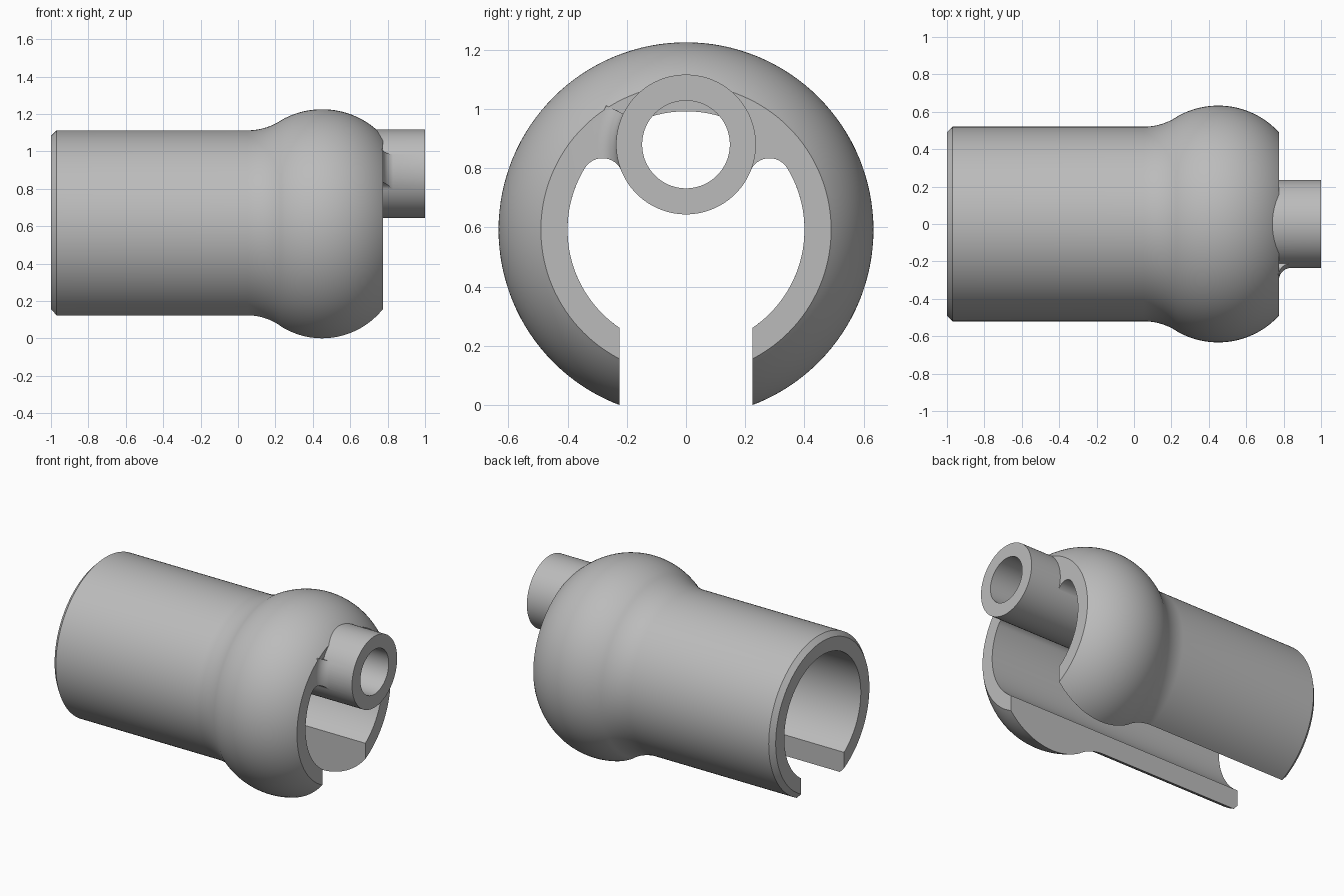
import bpy
import bmesh
from math import sin, cos, acos, atan2, hypot, pi, radians

cube = bpy.data.objects.get("Cube")
if cube:
    bpy.data.objects.remove(cube)

AXIS_Z = 0.592       # height of the main axis
TUBE_Z = 0.88        # height of the small tube axis
BORE, TUBE, HOLE = 0.40, 0.235, 0.148
SLOT = 0.225         # half width of the bottom slot
WEB_X = 0.15         # where the tube starts inside the bore
FACE_X = 0.775       # open end of the bulge

metal = bpy.data.materials.new("plain grey")
metal.use_nodes = True
grey = (0.5, 0.5, 0.5, 1)
metal.diffuse_color = grey
metal.node_tree.nodes["Principled BSDF"].inputs["Base Color"].default_value = grey


def loft(name, rings):
    """Solid skinned through closed rings of points, capped at both ends."""
    bm = bmesh.new()
    loops = [[bm.verts.new(p) for p in ring] for ring in rings]
    n = len(loops[0])
    for a, b in zip(loops, loops[1:]):
        for i in range(n):
            j = (i + 1) % n
            bm.faces.new((a[i], a[j], b[j], b[i]))
    bm.faces.new(loops[0])
    bm.faces.new(loops[-1])
    bmesh.ops.recalc_face_normals(bm, faces=bm.faces)
    mesh = bpy.data.meshes.new(name)
    bm.to_mesh(mesh)
    bm.free()
    mesh.materials.append(metal)
    obj = bpy.data.objects.new(name, mesh)
    bpy.context.collection.objects.link(obj)
    return obj


def arc(cx, cy, r, start, end, steps):
    angles = [start + (end - start) * i / steps for i in range(steps + 1)]
    return [(cx + r * cos(a), cy + r * sin(a)) for a in angles]


def lathe(name, profile, z, steps=128):
    """Turn (x, radius) points about a lengthwise axis at height z."""
    circle = arc(0, 0, 1, 0, 2 * pi, steps)[:-1]
    return loft(name, [[(x, r * c, z + r * s) for c, s in circle] for x, r in profile])


def prism(name, outline, x0, x1):
    return loft(name, [[(x, y, AXIS_Z + z) for y, z in outline] for x in (x0, x1)])


def combine(target, other, operation):
    mod = target.modifiers.new(operation, "BOOLEAN")
    mod.operation, mod.solver, mod.object = operation, "EXACT", other
    bpy.ops.object.select_all(action="DESELECT")
    bpy.context.view_layer.objects.active = target
    target.select_set(True)
    bpy.ops.object.modifier_apply(modifier=mod.name)
    bpy.data.objects.remove(other)


# Outer shell: chamfered sleeve, concave blend, rounded bulge
bulge_x, bulge_r, bulge_c = 0.45, 0.441, 0.192
blend_x, blend_r, sleeve_r = 0.05, 0.33, 0.52
blend_c = sleeve_r + blend_r
tangent = atan2(blend_c - bulge_c, blend_x - bulge_x)
end_angle = acos((FACE_X - bulge_x) / bulge_r)
profile = [(-1, 0.49), (-0.97, sleeve_r)]
profile += arc(blend_x, blend_c, blend_r, -pi / 2, tangent - pi, 12)
profile += arc(bulge_x, bulge_c, bulge_r, tangent, end_angle, 36)[1:]
body = lathe("slotted_socket", profile, AXIS_Z)

# Small one-sided fillet between the bulge face and the tube
fr = 0.065
section = [(FACE_X - 0.01, 0.2), (FACE_X - 0.01, TUBE + fr)]
section += arc(FACE_X + fr, TUBE + fr, fr, pi, 1.5 * pi, 10)
section += [(FACE_X + fr, 0.2)]
rings = []
for step in range(15):
    a = radians(154 + 4 * step)
    rings.append([(x, r * cos(a), TUBE_Z + r * sin(a)) for x, r in section])
combine(body, loft("tube_fillet", rings), "UNION")

# Bore and slot behind the tube
corner = -acos(SLOT / BORE)
bore = [(SLOT, -0.9)] + arc(0, 0, BORE, corner, pi - corner, 120) + [(-SLOT, -0.9)]
combine(body, prism("rear_bore", bore, -1.1, WEB_X), "DIFFERENCE")

# Bore and slot around the tube, with a round arch on each side
round_r = 0.07
lift = TUBE_Z - AXIS_Z
d_tube, d_bore = TUBE + round_r, BORE - round_r
fz = (lift ** 2 + d_bore ** 2 - d_tube ** 2) / (2 * lift)
fy = (d_bore ** 2 - fz ** 2) ** 0.5
bore_end = atan2(fz, fy)
tube_start = atan2(fz - lift, fy)
half = [(SLOT, -0.9)] + arc(0, 0, BORE, corner, bore_end, 40)
half += arc(fy, fz, round_r, bore_end, tube_start + pi, 16)[1:]
half += arc(0, lift, TUBE, tube_start, -pi / 2, 30)[1:]
outline = half + [(-y, z) for y, z in reversed(half[:-1])]
combine(body, prism("front_bore", outline, WEB_X - 0.01, 1.1), "DIFFERENCE")

# Small tube and its hole
combine(body, lathe("tube", [(WEB_X - 0.002, TUBE + 0.001), (1, TUBE + 0.001)], TUBE_Z), "UNION")
combine(body, lathe("tube_hole", [(WEB_X - 0.03, HOLE), (1.1, HOLE)], TUBE_Z), "DIFFERENCE")

bpy.ops.object.shade_smooth_by_angle(angle=radians(25))
